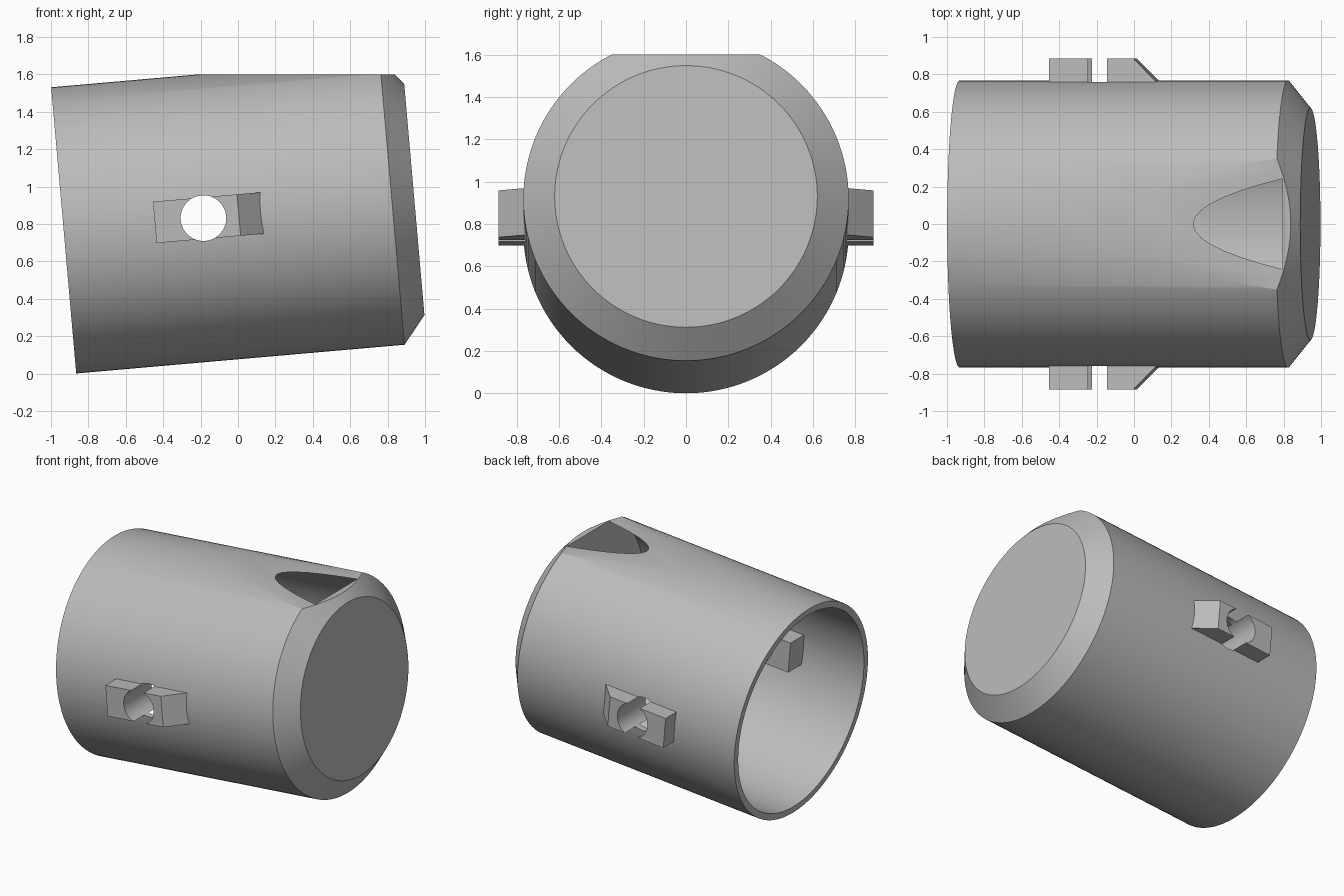
import bpy, bmesh, math
from mathutils import Matrix, Vector

if "Cube" in bpy.data.objects:
    bpy.data.objects.remove(bpy.data.objects["Cube"], do_unlink=True)

# The cup lies along its local x axis, open end at the origin, tilted up slightly
TILT = Matrix.Translation((-0.932, 0, 0.766)) @ Matrix.Rotation(math.radians(-5), 4, 'Y')
SEGMENTS = 128

grey = bpy.data.materials.new("plain_grey")
grey.use_nodes = True
colour = (0.5, 0.5, 0.5, 1)
grey.diffuse_color = colour
grey.node_tree.nodes["Principled BSDF"].inputs["Base Color"].default_value = colour


def finish(bm, name, matrix=TILT):
    bmesh.ops.recalc_face_normals(bm, faces=bm.faces)
    bm.transform(matrix)
    mesh = bpy.data.meshes.new(name)
    bm.to_mesh(mesh)
    bm.free()
    mesh.materials.append(grey)
    obj = bpy.data.objects.new(name, mesh)
    bpy.context.collection.objects.link(obj)
    return obj


def lathe(name, profile):
    bm = bmesh.new()
    verts = [bm.verts.new((x, 0, r)) for x, r in profile]
    edges = [bm.edges.new(pair) for pair in zip(verts, verts[1:] + verts[:1])
             if pair[0].co.z + pair[1].co.z > 0]
    bmesh.ops.spin(bm, geom=verts + edges, axis=(1, 0, 0), cent=(0, 0, 0),
                   angle=math.tau, steps=SEGMENTS, use_merge=True)
    bmesh.ops.remove_doubles(bm, verts=bm.verts, dist=1e-5)
    return finish(bm, name)


def lug(name, side):
    outline = [(0.489, 0.56), (0.489, 0.885), (0.94, 0.885), (1.10, 0.725), (1.10, 0.56)]
    bm = bmesh.new()
    face = bm.faces.new([bm.verts.new((x, side * y, -0.111)) for x, y in outline])
    out = bmesh.ops.extrude_face_region(bm, geom=[face])
    bmesh.ops.translate(bm, vec=(0, 0, 0.222),
                        verts=[g for g in out["geom"] if isinstance(g, bmesh.types.BMVert)])
    return finish(bm, name)


def cut(obj, cutter):
    mod = obj.modifiers.new("cut", 'BOOLEAN')
    mod.operation, mod.solver, mod.object = 'DIFFERENCE', 'EXACT', cutter
    bpy.context.view_layer.objects.active = obj
    bpy.ops.object.modifier_apply(modifier=mod.name)


# Hollow cup with a chamfered closed end
shell = lathe("cup_shell", [(0, 0.768), (1.762, 0.768), (1.882, 0.62), (1.882, 0),
                            (1.793, 0), (1.793, 0.722), (0, 0.722)])
# Wedge-ended lugs through both side walls
lugs = [lug("front_lug", -1), lug("back_lug", 1)]

# Cross pin hole
bm = bmesh.new()
bmesh.ops.create_cone(bm, cap_ends=True, segments=64, radius1=0.122, radius2=0.122, depth=3)
pin = finish(bm, "pin_hole_cutter",
             TILT @ Matrix.Translation((0.75, 0, 0)) @ Matrix.Rotation(math.pi / 2, 4, 'X'))
# Level cut across the top, opening the cavity
bm = bmesh.new()
bmesh.ops.create_cube(bm, size=4)
flat = finish(bm, "top_cutter", Matrix.Translation((0, 0, 3.6)))

for obj in [shell] + lugs:
    cut(obj, pin)
cut(shell, flat)
for cutter in (pin, flat):
    bpy.data.objects.remove(cutter, do_unlink=True)

# Smooth round walls, sharp edges kept
bpy.ops.object.select_all(action='DESELECT')
for obj in [shell] + lugs:
    obj.select_set(True)
bpy.context.view_layer.objects.active = shell
bpy.ops.object.shade_smooth_by_angle(angle=math.radians(25))
